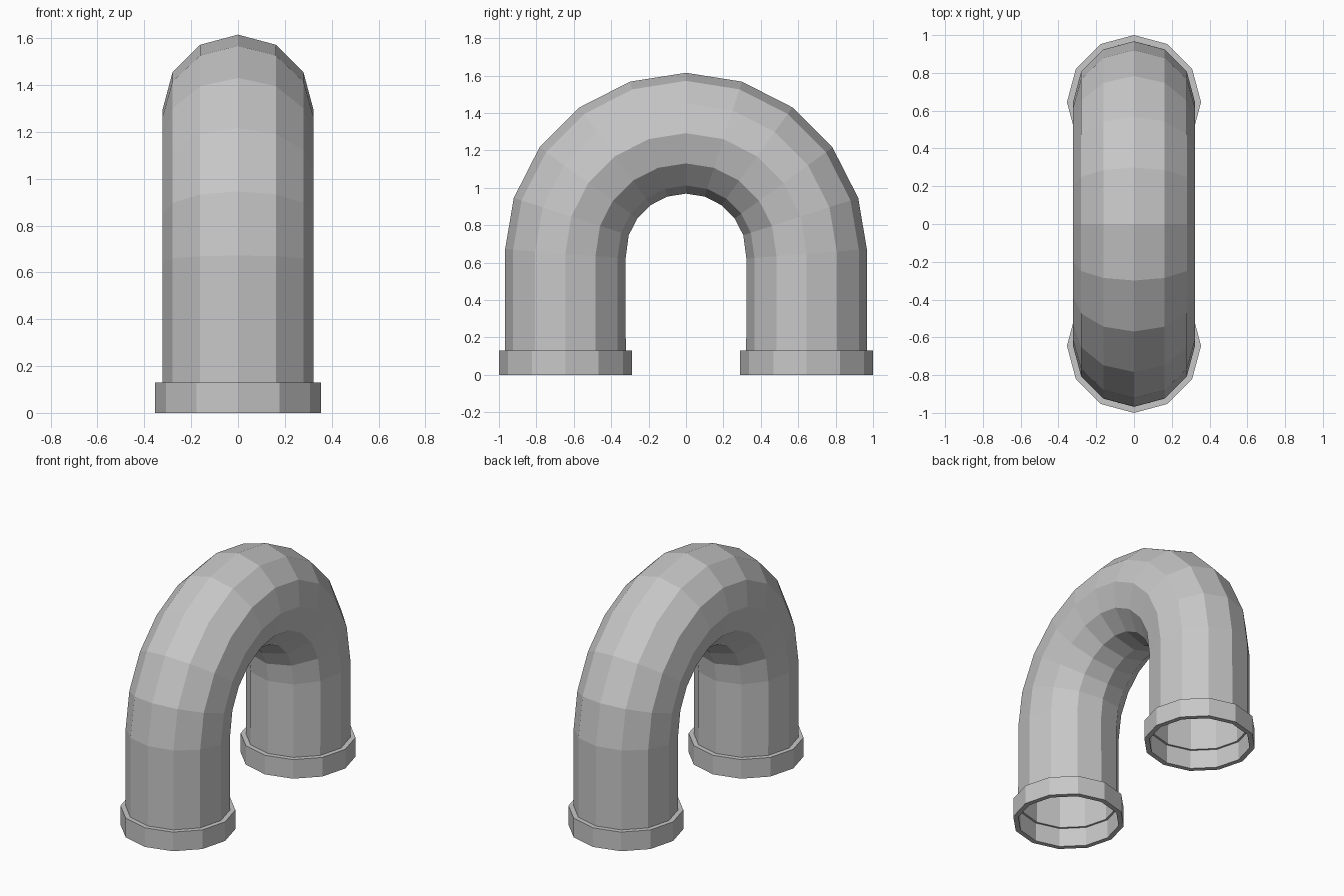
import bpy
import bmesh
from math import sin, cos, pi, radians

if "Cube" in bpy.data.objects:
    bpy.data.objects.remove(bpy.data.objects["Cube"], do_unlink=True)

SIDES = 12          # facets around the pipe
STEPS = 10          # segments in the bend
BEND = 0.645        # bend radius, also the offset of each leg
SPRING = 0.647      # height where the bend begins
OUTER, INNER = 0.323, 0.308
COLLAR_OUTER, COLLAR_INNER, COLLAR_TOP = 0.355, 0.322, 0.13

grey = bpy.data.materials.new("pipe grey")
grey.use_nodes = True
colour = (0.57, 0.57, 0.57, 1)
grey.diffuse_color = colour
grey.node_tree.nodes["Principled BSDF"].inputs["Base Color"].default_value = colour


def loft(name, sections):
    """Skin a closed loop of rings, each given as (y, z, tilt, radius)."""
    bm = bmesh.new()
    rings = []
    for y, z, tilt, r in sections:
        ring = []
        for i in range(SIDES):
            a = 2 * pi * i / SIDES
            out = r * cos(a)
            ring.append(bm.verts.new((r * sin(a), y + out * cos(tilt), z + out * sin(tilt))))
        rings.append(ring)
    for k, low in enumerate(rings):
        high = rings[(k + 1) % len(rings)]
        for i in range(SIDES):
            j = (i + 1) % SIDES
            bm.faces.new((low[i], low[j], high[j], high[i]))
    bmesh.ops.recalc_face_normals(bm, faces=bm.faces)
    mesh = bpy.data.meshes.new(name)
    bm.to_mesh(mesh)
    bm.free()
    mesh.materials.append(grey)
    obj = bpy.data.objects.new(name, mesh)
    bpy.context.collection.objects.link(obj)


# Bent pipe: two straight legs joined by a half circle, with mitred joints
path = [(BEND, COLLAR_TOP, 0)]
for k in range(STEPS + 1):
    t = pi * k / STEPS
    tilt = t
    if k == 0:
        tilt = radians(4.5)
    elif k == STEPS:
        tilt = pi - radians(4.5)
    path.append((BEND * cos(t), SPRING + BEND * sin(t), tilt))
path.append((-BEND, COLLAR_TOP, pi))

outside = [(*p, OUTER) for p in path]
inside = [(*p, INNER) for p in reversed(path)]
loft("bent_pipe", outside + inside)

# Collar around the foot of each leg
for name, y in (("front_collar", -BEND), ("back_collar", BEND)):
    loft(name, [(y, 0, 0, COLLAR_OUTER),
                (y, COLLAR_TOP, 0, COLLAR_OUTER),
                (y, COLLAR_TOP, 0, COLLAR_INNER),
                (y, 0, 0, COLLAR_INNER)])
